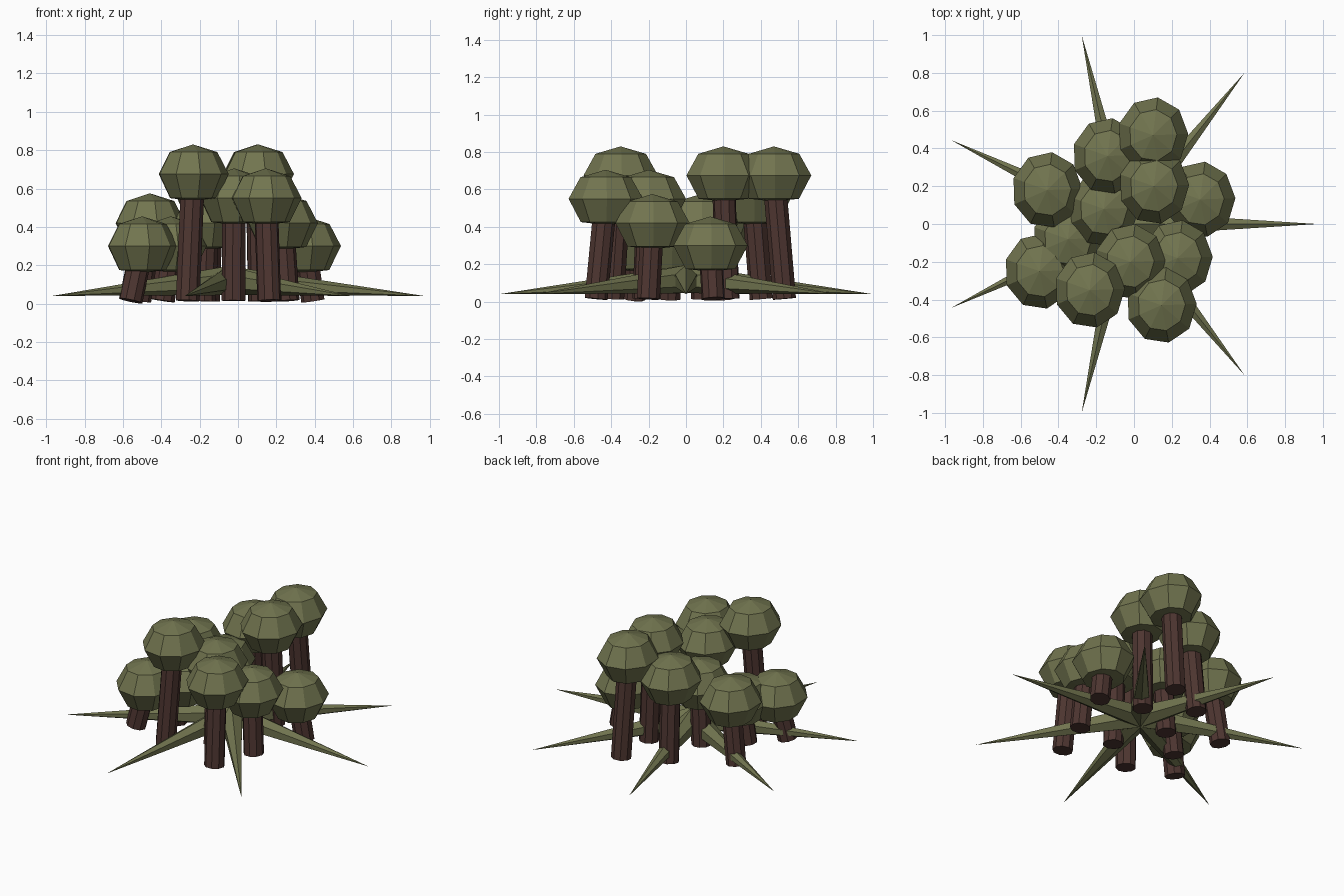
import bpy, bmesh, math
from mathutils import Vector, Matrix

cube = bpy.data.objects.get("Cube")
if cube:
    bpy.data.objects.remove(cube, do_unlink=True)


def material(name, rgb):
    m = bpy.data.materials.new(name)
    m.use_nodes = True
    m.diffuse_color = (*rgb, 1)
    m.node_tree.nodes["Principled BSDF"].inputs["Base Color"].default_value = (*rgb, 1)
    return m


GREEN = material("olive green", (0.165, 0.175, 0.078))
BROWN = material("dark bark brown", (0.075, 0.036, 0.03))


def finish(name, bm, mat):
    bmesh.ops.recalc_face_normals(bm, faces=bm.faces)
    mesh = bpy.data.meshes.new(name)
    bm.to_mesh(mesh)
    bm.free()
    mesh.materials.append(mat)
    obj = bpy.data.objects.new(name, mesh)
    bpy.context.collection.objects.link(obj)
    return obj


def tapered_rod(name, start, end, r1, r2, sides, mat):
    """Capped cone or cylinder running between two points."""
    axis = end - start
    bm = bmesh.new()
    bmesh.ops.create_cone(bm, cap_ends=True, segments=sides, radius1=r1,
                          radius2=r2, depth=axis.length)
    turn = axis.to_track_quat('Z', 'Y').to_matrix().to_4x4()
    bm.transform(Matrix.Translation((start + end) / 2) @ turn)
    return finish(name, bm, mat)


def canopy(name, centre):
    """Low-poly crown lathed from a short profile."""
    sides, first = 9, math.radians(2)
    bm = bmesh.new()
    rings = []
    for r, z in ((0.68, 0.115), (1, 0), (0.67, -0.125)):
        rings.append([bm.verts.new((0.187 * r * math.cos(first + math.tau * i / sides),
                                    0.202 * r * math.sin(first + math.tau * i / sides), z))
                      for i in range(sides)])
    top, bottom = bm.verts.new((0, 0, 0.155)), bm.verts.new((0, 0, -0.14))
    for i in range(sides):
        j = (i + 1) % sides
        bm.faces.new((top, rings[0][i], rings[0][j]))
        bm.faces.new((bottom, rings[2][j], rings[2][i]))
        for a, b in zip(rings, rings[1:]):
            bm.faces.new((a[i], b[i], b[j], a[j]))
    bm.transform(Matrix.Translation(centre))
    return finish(name, bm, GREEN)


# Trees grouped by crown height, each leaning in towards the middle
LEVELS = {
    0.30: ((0.35, 0.13), (-0.50, -0.25), (-0.35, -0.08)),
    0.42: ((-0.46, 0.18), (-0.16, 0.08), (0.23, -0.18)),
    0.55: ((-0.14, 0.36), (-0.02, -0.20), (0.145, -0.43)),
    0.675: ((0.10, 0.47), (0.105, 0.20), (-0.235, -0.35)),
}
number = 0
for height, spots in LEVELS.items():
    for x, y in spots:
        number += 1
        crown = Vector((x, y, height))
        base = Vector((x * 1.12, y * 1.12, 0.015))
        tapered_rod(f"trunk_{number}", base, crown, 0.063, 0.063, 9, BROWN)
        canopy(f"canopy_{number}", crown)

# Ring of long leaf spikes spreading from the centre
for i in range(7):
    a = math.tau * i / 7
    tip = Vector((1.02 * math.cos(a) - 0.05, 1.025 * math.sin(a), 0.04))
    tapered_rod(f"leaf_spike_{i + 1}", Vector((-0.05, 0, 0.12)), tip, 0.075, 0, 6, GREEN)
